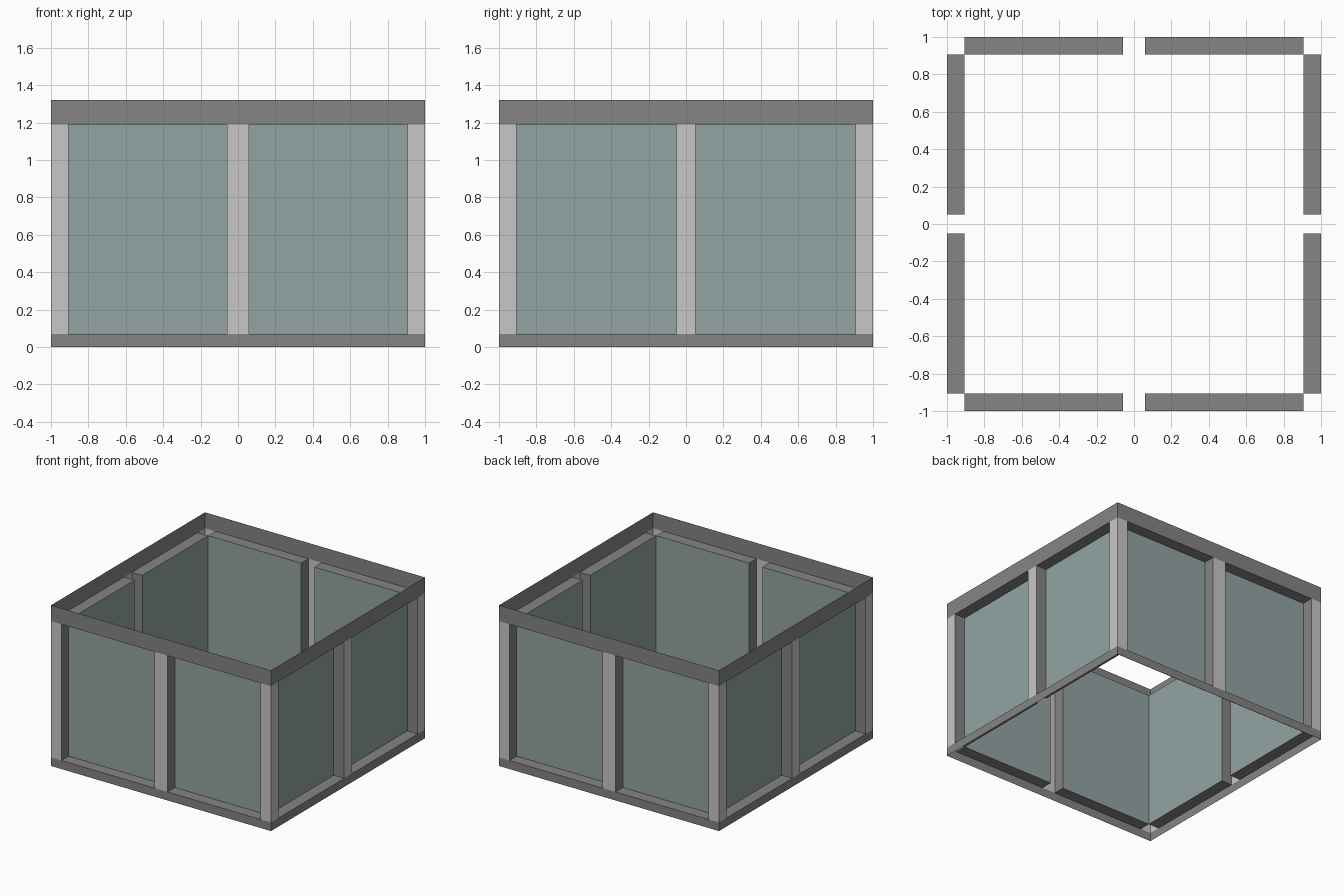
import bpy
from math import radians
from mathutils import Matrix, Vector

cube = bpy.data.objects.get("Cube")
if cube:
    bpy.data.objects.remove(cube, do_unlink=True)

OUT, IN = 1.0, 0.905            # outer shell and recessed pane distance
SILL, HEAD, TOP = 0.07, 1.19, 1.32


def material(name, srgb):
    def lin(c):
        return c / 12.92 if c <= 0.04045 else ((c + 0.055) / 1.055) ** 2.4
    color = [lin(c / 255) for c in srgb] + [1]
    mat = bpy.data.materials.new(name)
    mat.use_nodes = True
    mat.diffuse_color = color
    mat.node_tree.nodes["Principled BSDF"].inputs["Base Color"].default_value = color
    return mat


rail_grey = material("rail grey", (133, 133, 133))
post_grey = material("post light grey", (201, 199, 199))
glass = material("glass grey green", (146, 164, 163))


def part(name, quads, mat, turn):
    """Flat quads laid out on the front wall, turned about z to their own wall."""
    rot = Matrix.Rotation(radians(90 * turn), 3, "Z")
    verts = [rot @ Vector(p) for q in quads for p in q]
    faces = [range(i, i + 4) for i in range(0, len(verts), 4)]
    mesh = bpy.data.meshes.new(name)
    mesh.from_pydata(verts, [], [tuple(f) for f in faces])
    mesh.materials.append(mat)
    bpy.context.collection.objects.link(bpy.data.objects.new(name, mesh))


def upright(a, b, z0, z1):
    """Vertical quad between two plan points."""
    return [(*a, z0), (*b, z0), (*b, z1), (*a, z1)]


def panel(x0, x1, z0, z1, depth=OUT):
    return upright((x0, -depth), (x1, -depth), z0, z1)


def ledge(x0, x1, z):
    return [(x0, -OUT, z), (x1, -OUT, z), (x1, -IN, z), (x0, -IN, z)]


for turn, side in enumerate(("front", "left", "back", "right")):
    half = 0.06 if turn % 2 == 0 else 0.05

    # Outer bands, open at the back
    part(side + "_base_rail", [panel(-OUT, OUT, 0, SILL)], rail_grey, turn)
    part(side + "_top_rail", [panel(-OUT, OUT, HEAD, TOP)], rail_grey, turn)

    # Corner and middle posts
    spans = [(-OUT, -IN), (-half, half), (IN, OUT)]
    part(side + "_posts", [panel(a, b, SILL, HEAD) for a, b in spans], post_grey, turn)

    # Recessed panes and the reveals around them
    panes, reveals = [], []
    for x0, x1 in ((-IN, -half), (half, IN)):
        panes.append(panel(x0, x1, SILL, HEAD, IN))
        reveals += [
            upright((x0, -OUT), (x0, -IN), SILL, HEAD),
            upright((x1, -IN), (x1, -OUT), SILL, HEAD),
            ledge(x0, x1, SILL),
            ledge(x0, x1, HEAD)[::-1],
        ]
    part(side + "_panes", panes, glass, turn)
    part(side + "_window_reveals", reveals, rail_grey, turn)
